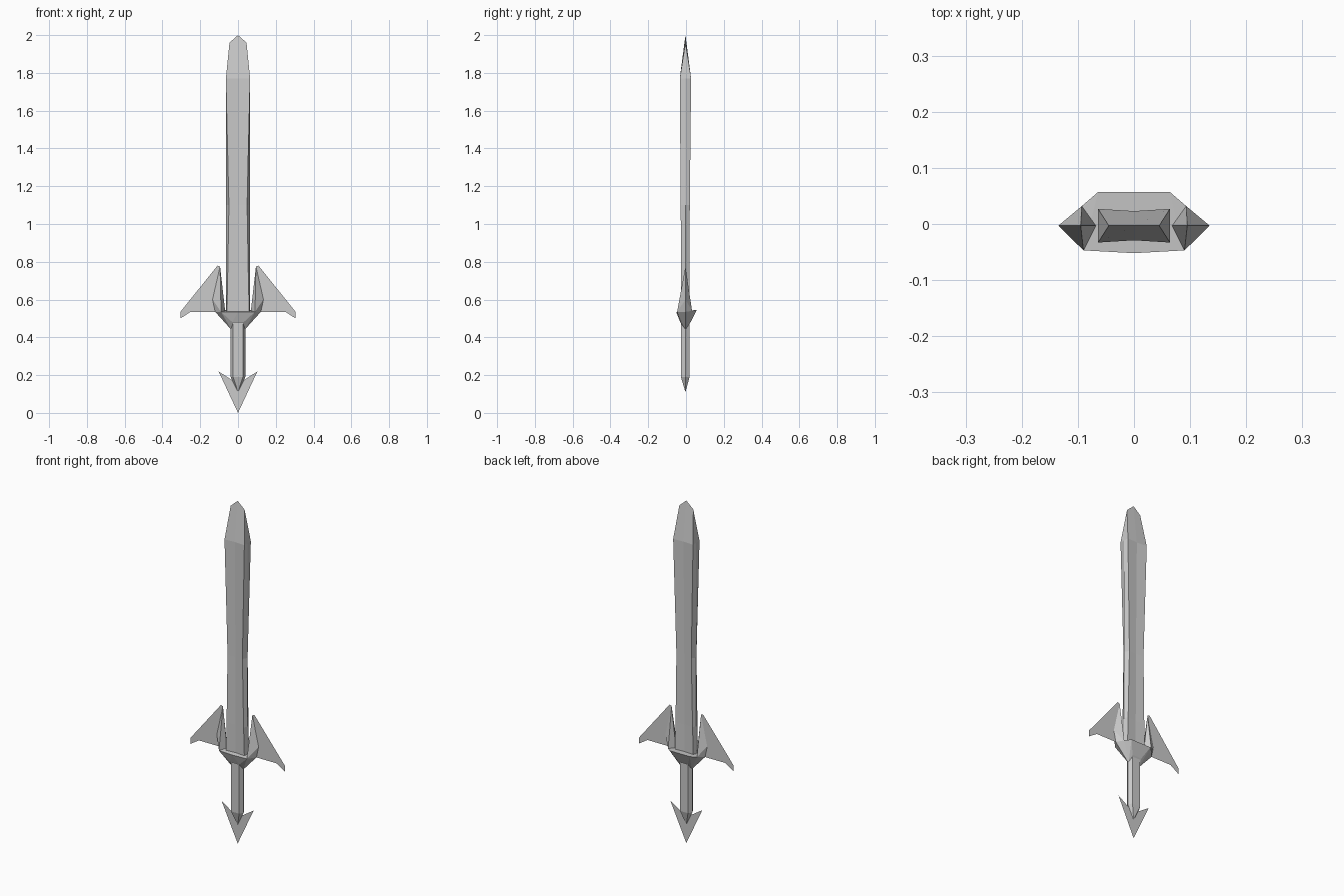
import bpy, bmesh

if "Cube" in bpy.data.objects:
    bpy.data.objects.remove(bpy.data.objects["Cube"])

YC = -0.003  # y of the sword's middle plane


def finish(name, bm):
    bmesh.ops.remove_doubles(bm, verts=bm.verts, dist=0.0005)
    bmesh.ops.recalc_face_normals(bm, faces=bm.faces)
    mesh = bpy.data.meshes.new(name)
    bm.to_mesh(mesh)
    bm.free()
    obj = bpy.data.objects.new(name, mesh)
    bpy.context.collection.objects.link(obj)
    return obj


def loft(name, rings):
    bm = bmesh.new()
    loops = [[bm.verts.new(p) for p in ring] for ring in rings]
    n = len(rings[0])
    for a, b in zip(loops, loops[1:]):
        for i in range(n):
            j = (i + 1) % n
            bm.faces.new((a[i], a[j], b[j], b[i]))
    bm.faces.new(loops[0])
    return finish(name, bm)


def hull(name, points):
    bm = bmesh.new()
    for p in points:
        bm.verts.new(p)
    bmesh.ops.convex_hull(bm, input=bm.verts[:])
    return finish(name, bm)


def plate(name, outline):
    bm = bmesh.new()
    bm.faces.new([bm.verts.new((x, YC, z)) for x, z in outline])
    bmesh.ops.triangulate(bm, faces=bm.faces[:])
    return finish(name, bm)


def blade_ring(z, w, side, front, back, dip=0.004, zmid=None):
    zm = z if zmid is None else zmid
    return [(-w, front, z), (0, front + dip, zm), (w, front, z), (side, YC, z),
            (w, back, z), (0, back - dip, zm), (-w, back, z), (-side, YC, z)]


# Blade: bevelled edges, slightly hollow faces, flat chisel-like tip
loft("blade", [
    blade_ring(0.50, 0.060, 0.064, -0.026, 0.018),
    blade_ring(0.70, 0.055, 0.064, -0.027, 0.018),
    blade_ring(1.10, 0.048, 0.064, -0.028, 0.020),
    blade_ring(1.77, 0.064, 0.064, -0.033, 0.027),
    blade_ring(1.96, 0.045, 0.045, YC, YC, 0, 2.0),
])

# Crossguard body
guard = [(0, -0.052, 0.535)]
for s in (-1, 1):
    guard += [(s * 0.064, 0.057, 0.545), (s * 0.093, 0.032, 0.54),
              (s * 0.121, YC, 0.535), (s * 0.090, -0.047, 0.535),
              (s * 0.035, YC, 0.44), (s * 0.030, -0.030, 0.48),
              (s * 0.030, 0.024, 0.48)]
hull("crossguard", guard)

# Upright guard spikes with thin swept wings
for side, s in (("left", -1), ("right", 1)):
    hull("guard_spike_" + side, [
        (s * 0.121, YC, 0.535), (s * 0.090, -0.047, 0.535),
        (s * 0.068, YC, 0.54), (s * 0.093, 0.032, 0.54),
        (s * 0.135, YC, 0.60), (s * 0.095, YC, 0.775)])
    plate("guard_wing_" + side, [(s * x, z) for x, z in (
        (0.095, 0.775), (0.108, 0.78), (0.305, 0.535), (0.305, 0.50),
        (0.142, 0.605), (0.121, 0.535), (0.095, 0.56))])


# Grip tapering to a point at the pommel
def grip_ring(z, k=1.0):
    return [(x * k, YC + y * k, z) for x, y in (
        (-0.026, -0.024), (0.026, -0.024), (0.039, 0),
        (0.026, 0.022), (-0.026, 0.022), (-0.039, 0))]


loft("grip", [grip_ring(0.50), grip_ring(0.19), grip_ring(0.11, 0)])

# Thin arrow-shaped pommel plate
plate("pommel_plate", [(0, 0), (0.103, 0.22), (0.034, 0.175),
                       (-0.034, 0.175), (-0.103, 0.22)])
